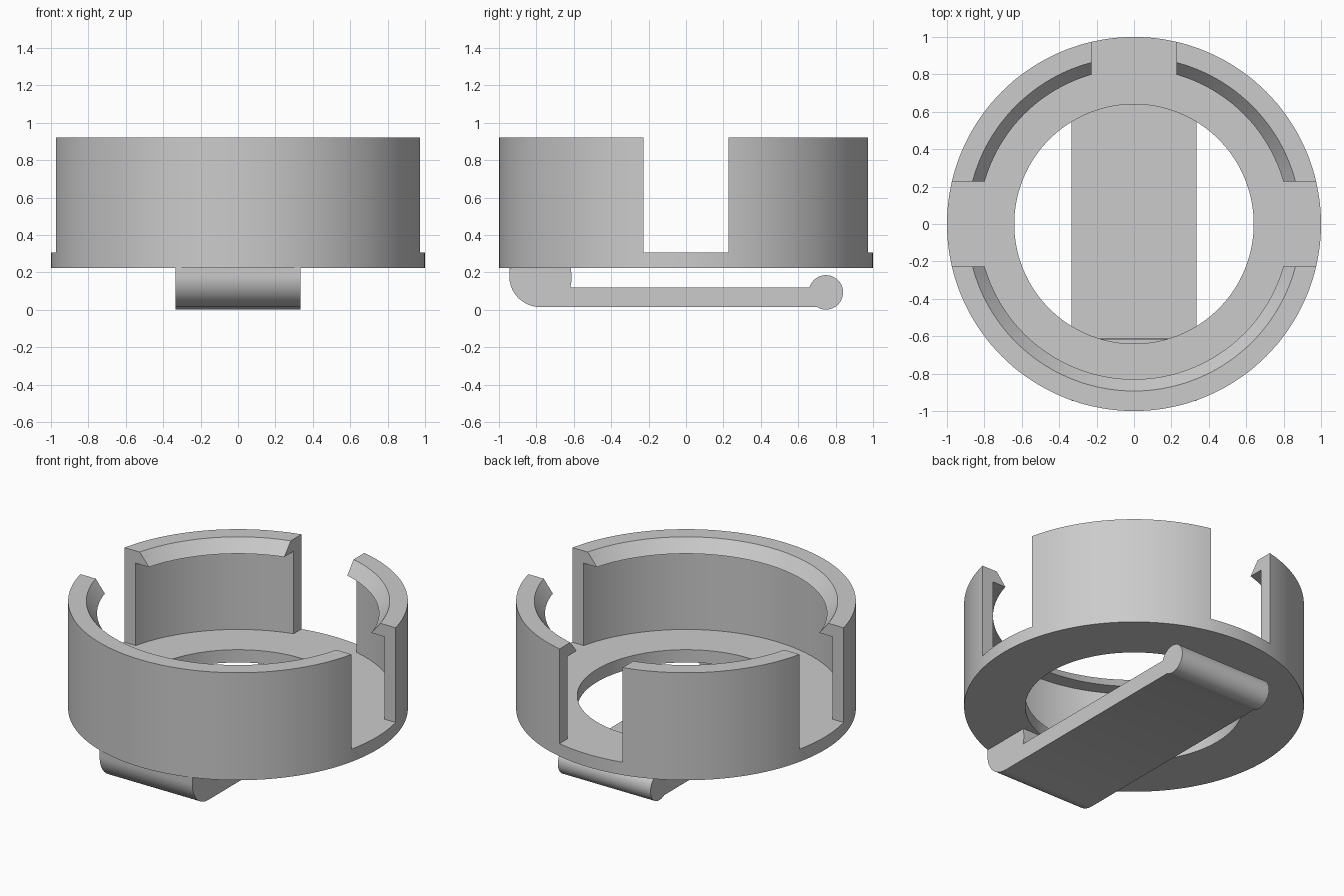
import bpy, bmesh, math
from mathutils import Matrix, Vector

cube = bpy.data.objects.get("Cube")
if cube:
    bpy.data.objects.remove(cube, do_unlink=True)

grey = bpy.data.materials.new("light grey plastic")
grey.use_nodes = True
colour = (0.6, 0.6, 0.6, 1)
grey.diffuse_color = colour
grey.node_tree.nodes["Principled BSDF"].inputs["Base Color"].default_value = colour


def make_object(name, bm):
    bmesh.ops.recalc_face_normals(bm, faces=bm.faces[:])
    mesh = bpy.data.meshes.new(name)
    bm.to_mesh(mesh)
    bm.free()
    mesh.materials.append(grey)
    obj = bpy.data.objects.new(name, mesh)
    bpy.context.collection.objects.link(obj)
    return obj


def smooth(obj):
    bpy.ops.object.select_all(action='DESELECT')
    bpy.context.view_layer.objects.active = obj
    obj.select_set(True)
    bpy.ops.object.shade_smooth_by_angle(angle=math.radians(30))


def arc(cy, cz, r, start, end, steps):
    """Points on a circle in the y-z plane, angles in degrees."""
    angles = [math.radians(start + (end - start) * i / steps) for i in range(steps + 1)]
    return [(cy + r * math.cos(a), cz + r * math.sin(a)) for a in angles]


# Holder ring: base flange, thin wall and inward snap lip, turned around z
BOTTOM, FLOOR, TOP = 0.222, 0.305, 0.92
section = [(0.64, BOTTOM), (1, BOTTOM), (1, TOP), (0.893, TOP),
           (0.83, 0.84), (0.922, 0.84), (0.922, FLOOR), (0.64, FLOOR)]
bm = bmesh.new()
verts = [bm.verts.new((r, 0, z)) for r, z in section]
edges = [bm.edges.new((verts[i - 1], verts[i])) for i in range(len(verts))]
bmesh.ops.spin(bm, geom=verts + edges, cent=(0, 0, 0), axis=(0, 0, 1),
               angle=math.tau, steps=144, use_merge=True)
bmesh.ops.remove_doubles(bm, verts=bm.verts[:], dist=0.0005)
ring = make_object("holder_ring", bm)

# Slots through the wall at the left, right and back
for name, angle in (("left", 0), ("back", 90), ("right", 180)):
    bm = bmesh.new()
    bmesh.ops.create_cube(bm, size=1)
    bm.transform(Matrix.Rotation(math.radians(angle), 4, 'Z')
                 @ Matrix.Translation(Vector((0.95, 0, FLOOR + 0.5)))
                 @ Matrix.Diagonal((0.5, 0.452, 1, 1)))
    cutter = make_object(name + "_slot_cutter", bm)
    cutter.hide_render = True
    cutter.hide_set(True)
    cut = ring.modifiers.new(name + " slot", 'BOOLEAN')
    cut.operation = 'DIFFERENCE'
    cut.solver = 'EXACT'
    cut.object = cutter

# Bake the slots so that the edges can be marked sharp
bpy.context.view_layer.update()
baked = bpy.data.meshes.new_from_object(
    ring.evaluated_get(bpy.context.evaluated_depsgraph_get()))
ring.modifiers.clear()
ring.data = baked
smooth(ring)

# Belt clip: rounded hook, flat bar and round bead, extruded across x
HALF = 0.333
profile = [(-0.615, BOTTOM), (-0.945, BOTTOM)]
profile += arc(-0.78, 0.18, 0.165, 180, 270, 16)
profile += arc(0.748, 0.093, 0.092, 238, 523, 40)
profile += [(-0.618, 0.12), (-0.611, 0.16)]
bm = bmesh.new()
face = bm.faces.new([bm.verts.new((-HALF, y, z)) for y, z in profile])
grown = bmesh.ops.extrude_face_region(bm, geom=[face], use_keep_orig=True)
bmesh.ops.translate(bm, vec=(2 * HALF, 0, 0),
                    verts=[g for g in grown["geom"] if isinstance(g, bmesh.types.BMVert)])
smooth(make_object("belt_clip", bm))
